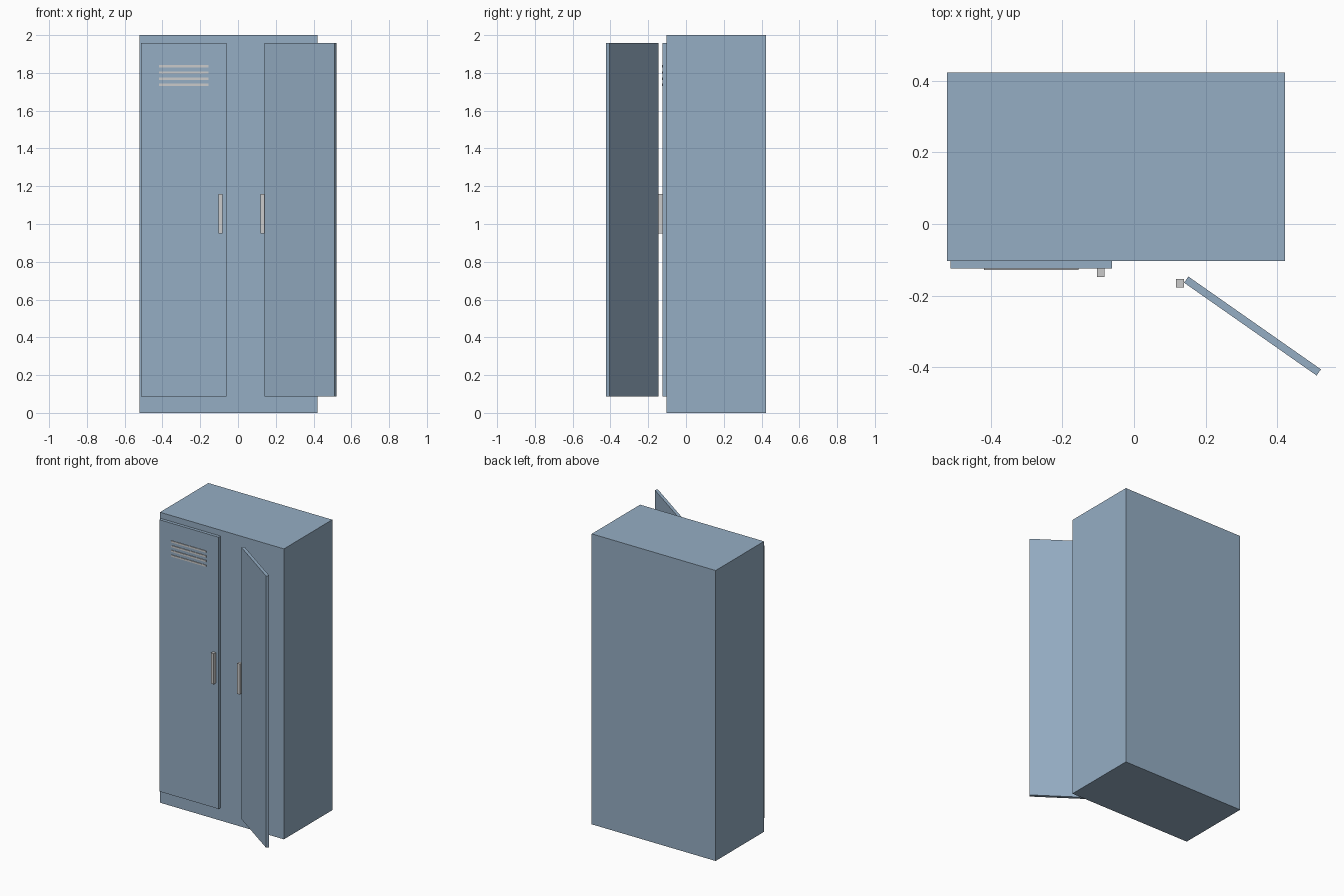
import bpy, bmesh
from math import radians
from mathutils import Matrix

if "Cube" in bpy.data.objects:
    bpy.data.objects.remove(bpy.data.objects["Cube"])

blue = bpy.data.materials.new("blue_paint")
blue.diffuse_color = (0.30, 0.42, 0.55, 1)
blue.use_nodes = True
blue.node_tree.nodes["Principled BSDF"].inputs["Base Color"].default_value = blue.diffuse_color


def box(name, lo, hi, mat=None):
    """Box between two corners, with its origin at the centre."""
    mesh = bpy.data.meshes.new(name)
    bm = bmesh.new()
    size = [b - a for a, b in zip(lo, hi)]
    bmesh.ops.create_cube(bm, size=1, matrix=Matrix.Diagonal((*size, 1)))
    bm.to_mesh(mesh)
    bm.free()
    ob = bpy.data.objects.new(name, mesh)
    ob.location = [(a + b) / 2 for a, b in zip(lo, hi)]
    bpy.context.collection.objects.link(ob)
    if mat:
        mesh.materials.append(mat)
    return ob


# Cabinet body
box("cabinet_body", (-0.522, -0.103, 0), (0.422, 0.423, 2), blue)

# Closed left door
box("left_door", (-0.513, -0.124, 0.088), (-0.061, -0.103, 1.959), blue)

# Right door, swung open
door = box("right_door", (-0.226, -0.0105, 0.088), (0.226, 0.0105, 1.959), blue)
door.location.x, door.location.y = 0.331, -0.285
door.rotation_euler.z = radians(-35)

# Handles
box("left_handle", (-0.103, -0.148, 0.949), (-0.082, -0.124, 1.160))
box("right_handle", (0.118, -0.178, 0.949), (0.139, -0.153, 1.160))

# Vent slats on the left door
for i in range(4):
    z = 1.737 + i * 0.0325
    box(f"vent_slat_{i + 1}", (-0.419, -0.128, z - 0.006), (-0.155, -0.122, z + 0.006))
